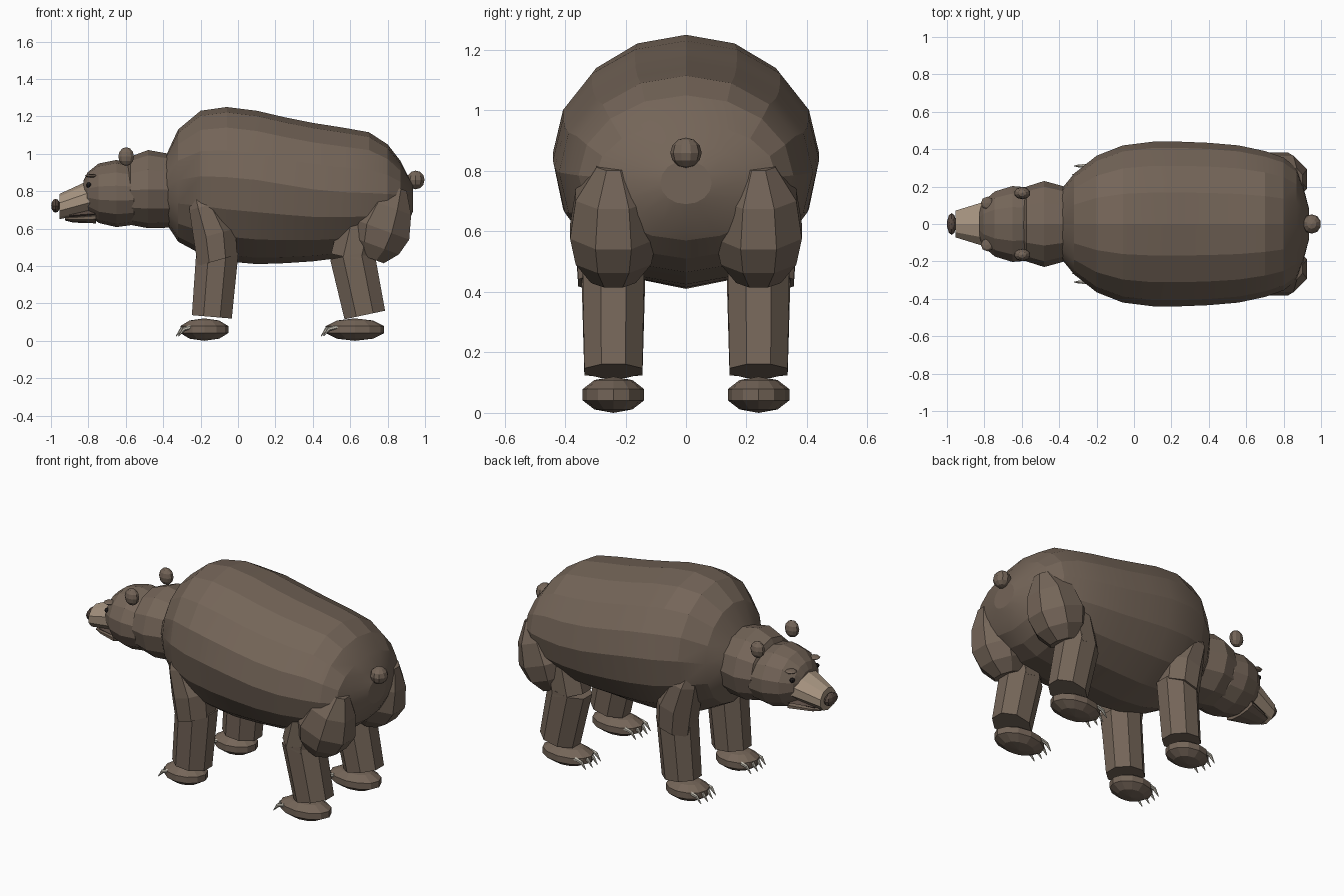
import bpy, bmesh, math
from mathutils import Vector, Matrix


def material(name, rgb):
    m = bpy.data.materials.new(name)
    m.diffuse_color = (*rgb, 1)
    return m


FUR = material("brown fur", (0.175, 0.130, 0.098))
TAN = material("tan muzzle", (0.39, 0.30, 0.22))
DARK = material("dark nose", (0.10, 0.07, 0.055))
BLACK = material("black eye", (0.012, 0.010, 0.010))
CLAW = material("pale claw", (0.50, 0.47, 0.40))


def finish(name, bm, mat, smooth=0):
    bmesh.ops.recalc_face_normals(bm, faces=bm.faces)
    me = bpy.data.meshes.new(name)
    bm.to_mesh(me)
    bm.free()
    me.materials.append(mat)
    ob = bpy.data.objects.new(name, me)
    bpy.context.collection.objects.link(ob)
    if smooth:
        bpy.context.view_layer.objects.active = ob
        ob.select_set(True)
        bpy.ops.object.shade_smooth_by_angle(angle=math.radians(smooth))
        ob.select_set(False)
    return ob


def skin(name, rings, mat, smooth=0):
    """Bridge rings of points and cap both ends."""
    bm = bmesh.new()
    vs = [[bm.verts.new(p) for p in r] for r in rings]
    n = len(vs[0])
    for a, b in zip(vs, vs[1:]):
        for i in range(n):
            bm.faces.new((a[i], a[(i + 1) % n], b[(i + 1) % n], b[i]))
    bm.faces.new(vs[0])
    bm.faces.new(vs[-1])
    return finish(name, bm, mat, smooth)


def barrel(name, stations, mat, sides=16, smooth=0):
    """Loft along x; station = x, top z, widest z, bottom z, half width."""
    rings = []
    for x, top, mid, bot, w in stations:
        ring = []
        for i in range(sides):
            a = 2 * math.pi * i / sides
            c = math.cos(a)
            ring.append((x, w * math.sin(a), mid + c * ((top - mid) if c > 0 else (mid - bot))))
        rings.append(ring)
    return skin(name, rings, mat, smooth)


def limb(name, stations, y, mat, sides=8):
    """Tube in the x-z plane; station = x, z, side radius, fore-aft radius."""
    d = Vector((stations[-1][0] - stations[0][0], 0, stations[-1][1] - stations[0][1])).normalized()
    u = Vector((0, 1, 0))
    v = d.cross(u)
    rings = []
    for x, z, ry, rv in stations:
        angs = [2 * math.pi * (i + 0.5) / sides for i in range(sides)]
        rings.append([Vector((x, y, z)) + u * ry * math.cos(a) + v * rv * math.sin(a) for a in angs])
    return skin(name, rings, mat)


def ball(name, loc, radii, mat, seg=10, rings=6):
    bm = bmesh.new()
    bmesh.ops.create_uvsphere(bm, u_segments=seg, v_segments=rings, radius=1,
                              matrix=Matrix.Translation(loc) @ Matrix.Diagonal((*radii, 1)))
    return finish(name, bm, mat)


# Torso, neck and head
barrel("torso", [
    (-0.385, 0.99, 0.83, 0.63, 0.19), (-0.32, 1.13, 0.86, 0.53, 0.27),
    (-0.20, 1.23, 0.88, 0.465, 0.365), (-0.06, 1.25, 0.875, 0.425, 0.42),
    (0.10, 1.23, 0.86, 0.41, 0.44), (0.25, 1.195, 0.835, 0.415, 0.44),
    (0.40, 1.165, 0.81, 0.425, 0.434), (0.56, 1.14, 0.795, 0.445, 0.42),
    (0.70, 1.115, 0.79, 0.465, 0.39), (0.80, 1.05, 0.785, 0.51, 0.355),
    (0.87, 0.96, 0.78, 0.57, 0.30), (0.905, 0.89, 0.77, 0.62, 0.20),
    (0.935, 0.835, 0.76, 0.69, 0.085)], FUR, smooth=15)
barrel("neck", [
    (-0.60, 0.93, 0.80, 0.67, 0.15), (-0.575, 0.985, 0.805, 0.62, 0.20),
    (-0.48, 1.02, 0.81, 0.602, 0.23), (-0.37, 1.00, 0.81, 0.605, 0.20),
    (-0.30, 0.95, 0.81, 0.66, 0.16)], FUR, 12)
barrel("head", [
    (-0.825, 0.86, 0.79, 0.72, 0.08), (-0.805, 0.90, 0.79, 0.68, 0.125),
    (-0.745, 0.948, 0.79, 0.63, 0.178), (-0.65, 0.967, 0.79, 0.608, 0.208),
    (-0.56, 0.945, 0.79, 0.62, 0.20), (-0.50, 0.90, 0.79, 0.67, 0.15)], FUR, 14)

# Muzzle, mouth, jaw and nose
barrel("muzzle", [(-0.955, 0.785, 0.715, 0.65, 0.075), (-0.77, 0.87, 0.77, 0.69, 0.135)], TAN, 10)
barrel("mouth", [(-0.90, 0.69, 0.67, 0.65, 0.055), (-0.76, 0.715, 0.68, 0.66, 0.105)], DARK, 8)
barrel("lower_jaw", [(-0.925, 0.665, 0.655, 0.643, 0.045), (-0.88, 0.668, 0.655, 0.632, 0.07),
                     (-0.76, 0.685, 0.66, 0.628, 0.115)], FUR, 10)
ball("nose", (-0.975, 0, 0.722), (0.025, 0.058, 0.037), DARK)

# Tail
ball("tail", (0.95, 0, 0.86), (0.05, 0.052, 0.05), FUR)

for side, s in (("left", -1), ("right", 1)):
    # Face details
    ball(side + "_ear", (-0.598, s * 0.165, 0.985), (0.044, 0.033, 0.05), FUR)
    ball(side + "_eye", (-0.797, s * 0.118, 0.832), (0.015, 0.016, 0.015), BLACK, 8, 6)
    ball(side + "_brow", (-0.785, s * 0.112, 0.882), (0.034, 0.034, 0.010), FUR, 8, 4)

    # Front leg
    y = s * 0.24
    limb(side + "_front_upper_leg", [(-0.215, 0.81, 0.055, 0.05), (-0.18, 0.72, 0.11, 0.09),
                                     (-0.125, 0.57, 0.125, 0.125), (-0.11, 0.43, 0.115, 0.118)],
         s * 0.25, FUR)
    limb(side + "_front_lower_leg", [(-0.11, 0.48, 0.115, 0.122), (-0.14, 0.128, 0.104, 0.116)], y, FUR)

    # Hind leg
    limb(side + "_thigh", [(0.85, 0.82, 0.06, 0.06), (0.80, 0.72, 0.135, 0.145),
                           (0.755, 0.60, 0.155, 0.185), (0.73, 0.51, 0.135, 0.15),
                           (0.71, 0.44, 0.08, 0.08)], s * 0.24, FUR)
    limb(side + "_knee", [(0.65, 0.62, 0.105, 0.12), (0.61, 0.44, 0.11, 0.125)], y, FUR)
    limb(side + "_hind_lower_leg", [(0.61, 0.46, 0.11, 0.13), (0.678, 0.138, 0.104, 0.12)], y, FUR)

    # Paws with four curved claws each
    for part, px, rx in (("front", -0.18, 0.135), ("hind", 0.625, 0.165)):
        ball(f"{side}_{part}_paw", (px, y, 0.06), (rx, 0.107, 0.06), FUR, 12, 5)
        for k in range(4):
            off = (k - 1.5) * 0.047
            tip = px - rx - 0.022 + abs(k - 1.5) * 0.012
            limb(f"{side}_{part}_claw_{k + 1}",
                 [(tip + 0.075, 0.075, 0.011, 0.012), (tip + 0.03, 0.063, 0.010, 0.011),
                  (tip, 0.025, 0.002, 0.002)], y + off, CLAW, 6)
